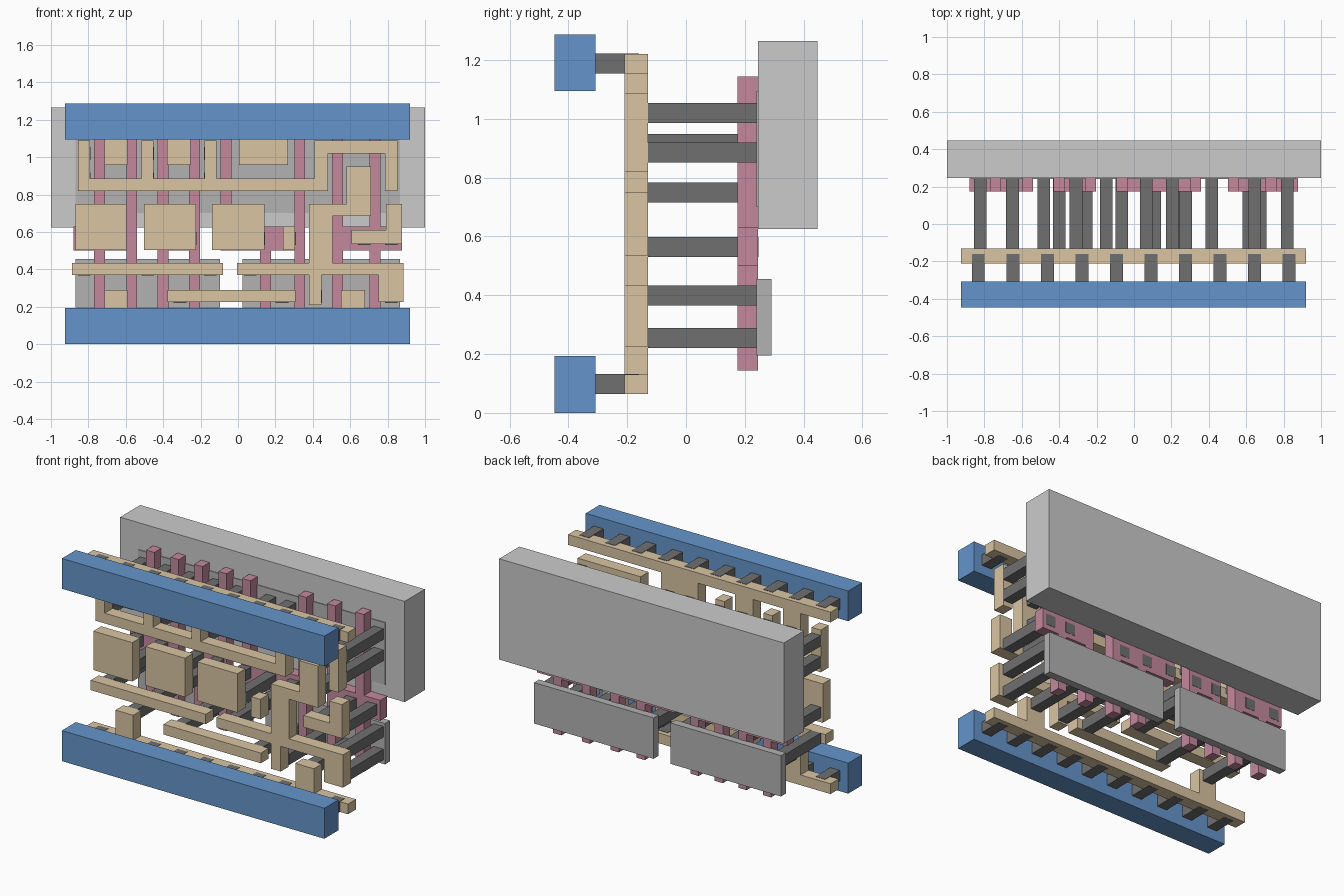
import bpy


def material(name, rgb):
    m = bpy.data.materials.new(name)
    m.diffuse_color = (*rgb, 1)
    return m


BLUE = material("blue", (0.13, 0.30, 0.60))
TAN = material("tan", (0.70, 0.56, 0.36))
PINK = material("pink", (0.55, 0.25, 0.34))
DARK = material("dark_grey", (0.16, 0.16, 0.16))
LIGHT = material("light_grey", (0.45, 0.45, 0.45))


def slab(name, rects, y0, y1, mat=None):
    """Extrude front-view rectangles (x0, x1, z0, z1) from y0 to y1 as one object."""
    verts, faces = [], []
    for x0, x1, z0, z1 in rects:
        n = len(verts)
        verts += [(x, y, z) for y in (y0, y1) for x, z in ((x0, z0), (x1, z0), (x1, z1), (x0, z1))]
        faces += [[n + i for i in f] for f in
                  ((0, 1, 2, 3), (7, 6, 5, 4), (0, 4, 5, 1), (1, 5, 6, 2), (2, 6, 7, 3), (3, 7, 4, 0))]
    me = bpy.data.meshes.new(name)
    me.from_pydata(verts, [], faces)
    if mat:
        me.materials.append(mat)
    ob = bpy.data.objects.new(name, me)
    bpy.context.collection.objects.link(ob)
    return ob


def squares(points, h=0.034):
    return [(x - h, x + h, z - h, z + h) for x, z in points]


# Back well block and thin diffusion plates
slab("well_block", [(-1, 1, 0.625, 1.265)], 0.245, 0.447)
slab("upper_diffusion", [(-0.87, 0.865, 0.70, 1.095)], 0.24, 0.29, LIGHT)
slab("lower_diffusion_left", [(-0.87, -0.095, 0.195, 0.455)], 0.24, 0.29, LIGHT)
slab("lower_diffusion_right", [(0.025, 0.865, 0.195, 0.455)], 0.24, 0.29, LIGHT)

# Pink gate bars with their wide contact plates
PZ0, PZ1, W = 0.145, 1.145, 0.029
for i, x in enumerate((-0.74, -0.568, -0.401, -0.232, 0.33, 0.532, 0.733)):
    slab(f"gate_bar_{i}", [(x - W, x + W, PZ0, PZ1)], 0.175, 0.245, PINK)
slab("gate_bar_upper", [(-0.094, -0.036, 0.63, PZ1)], 0.175, 0.245, PINK)
slab("gate_bar_lower", [(0.118, 0.176, PZ0, 0.50)], 0.175, 0.245, PINK)
for i, (x0, x1) in enumerate(((-0.88, -0.539), (-0.43, -0.203), (-0.094, 0.31), (0.503, 0.877))):
    slab(f"gate_plate_{i}", [(x0, x1, 0.50, 0.63)], 0.175, 0.245, PINK)

# Dark pegs from the tan layer to the diffusion and gates
upper = [(x, z) for x in (-0.822, -0.482, -0.148, 0.82) for z in (0.885, 1.02)]
upper += [(x, 1.02) for x in (-0.65, -0.31, 0.065, 0.205)] + [(0.645, 0.75), (0.645, 0.915)]
lower = [(x, 0.40) for x in (-0.822, -0.482, -0.148, 0.065)]
lower += [(x, 0.255) for x in (-0.65, -0.31, 0.235, 0.415, 0.615)]
lower += [(0.82, 0.255), (0.82, 0.40)]
gates = [(x, 0.565) for x in (-0.822, -0.65, -0.40, -0.255, -0.065, 0.11, 0.275, 0.675, 0.82)]
slab("upper_pegs", squares(upper), -0.13, 0.24, DARK)
slab("lower_pegs", squares(lower), -0.13, 0.24, DARK)
slab("gate_pegs", squares(gates), -0.13, 0.2465, DARK)

# Tan wiring layer
wires = {
    "top_inner_rail": [(-0.925, 0.92, 1.155, 1.22), (-0.714, -0.59, 0.957, 1.155),
                       (-0.38, -0.254, 0.957, 1.155), (0.005, 0.267, 0.957, 1.155)],
    "bottom_inner_rail": [(-0.925, 0.92, 0.065, 0.13), (-0.714, -0.59, 0.13, 0.29),
                          (0.55, 0.68, 0.13, 0.29)],
    "comb_wire": [(-0.856, 0.48, 0.82, 0.885), (-0.856, -0.79, 0.885, 1.088),
                  (-0.516, -0.452, 0.885, 1.088), (-0.18, -0.115, 0.885, 1.088),
                  (0.41, 0.48, 0.885, 1.02), (0.41, 0.853, 1.02, 1.088),
                  (0.787, 0.853, 0.82, 1.02)],
    "input_pad_left": [(-0.87, -0.596, 0.503, 0.75)],
    "input_pad_middle": [(-0.503, -0.225, 0.503, 0.75)],
    "input_pad_right": [(-0.139, 0.142, 0.503, 0.75)],
    "small_pad": [(0.24, 0.304, 0.503, 0.63)],
    "output_wire": [(0.38, 0.71, 0.685, 0.75), (0.58, 0.71, 0.75, 0.95),
                    (0.38, 0.505, 0.433, 0.685), (-0.005, 0.885, 0.37, 0.433),
                    (0.38, 0.447, 0.21, 0.37), (0.75, 0.885, 0.225, 0.37)],
    "hook_wire": [(0.607, 0.877, 0.535, 0.61), (0.79, 0.877, 0.61, 0.75)],
    "left_bar": [(-0.888, -0.08, 0.37, 0.433)],
    "lower_bar": [(-0.377, 0.307, 0.225, 0.29)],
}
for name, rects in wires.items():
    slab(name, rects, -0.21, -0.13, TAN)

# Front blue rails and the short pegs behind them
for name, z0, z1, zp in (("bottom", 0, 0.194, 0.098), ("top", 1.095, 1.287, 1.188)):
    slab(name + "_rail", [(-0.925, 0.92, z0, z1)], -0.447, -0.307, BLUE)
    slab(name + "_rail_pegs", squares([(-0.832 + 0.1845 * i, zp) for i in range(10)]),
         -0.307, -0.16, DARK)
